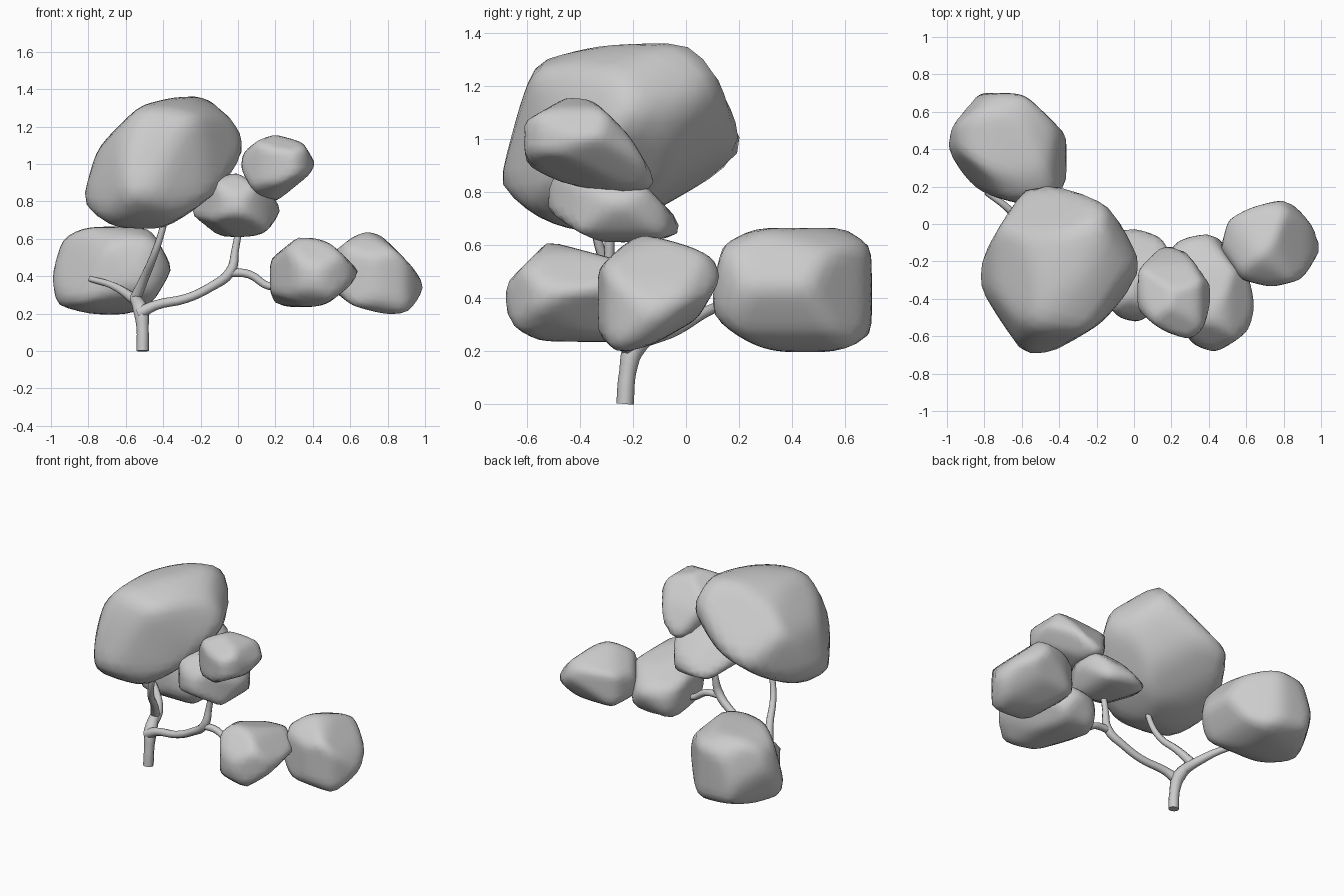
import bpy, bmesh, math
from mathutils import Vector

STEPS = 24  # tangent directions per view


def slanted(turn, tilt):
    """Right and up axes of a view turned around z and tilted from above (+) or below (-)."""
    t, e = math.radians(turn), math.radians(tilt)
    return (Vector((math.cos(t), math.sin(t), 0)),
            Vector((-math.sin(t) * math.sin(e), math.cos(t) * math.sin(e), math.cos(e))))


X, Y, Z = Vector((1, 0, 0)), Vector((0, 1, 0)), Vector((0, 0, 1))
CENTRE = Vector((0, 0, .68))  # origin of the slanted outlines
VIEWS = {"front_right": slanted(35, 25), "back_left": slanted(215, 25),
         "back_right_low": slanted(140, -27)}


def foliage(name, front, side, top, p=30, **extra):
    """Rounded clump tangent to its outlines: front (x,z), side (y,z), top (x,y), slanted extras."""
    zero = Vector((0, 0, 0))
    views = [(X, Z, zero, front), (Y, Z, zero, side), (X, Y, zero, top)]
    views += [(*VIEWS[k], CENTRE, pts) for k, pts in extra.items()]

    def middle(i, o):
        vals = [q[i] for q in o]
        return (min(vals) + max(vals)) / 2
    c = Vector((middle(0, front), middle(0, side), middle(1, front)))
    planes = []
    for u, v, origin, pts in views:
        for k in range(STEPS):
            ang = 2 * math.pi * k / STEPS
            ca, sa = math.cos(ang), math.sin(ang)
            n = u * ca + v * sa
            planes.append((n, max(ca * a + sa * b for a, b in pts) - n.dot(c - origin)))
    bm = bmesh.new()
    bmesh.ops.create_icosphere(bm, subdivisions=4, radius=1)
    dirs = [v.co.normalized() for v in bm.verts]
    reach = [h for n, h in planes]
    # grow the tangent planes until the rounded clump fills its outlines
    for step in range(4):
        for v, d in zip(bm.verts, dirs):
            total = sum((max(0, n.dot(d)) / r) ** p for (n, h), r in zip(planes, reach))
            v.co = d * total ** (-1 / p)
        for i, (n, h) in enumerate(planes):
            actual = max(n.dot(v.co) for v in bm.verts)
            reach[i] = min(h * 1.12, reach[i] * (h / actual) ** 0.7)
    for v in bm.verts:
        v.co += c
    for f in bm.faces:
        f.smooth = True
    me = bpy.data.meshes.new(name)
    bm.to_mesh(me)
    bm.free()
    bpy.context.collection.objects.link(bpy.data.objects.new(name, me))


def limb(name, points):
    """Tapered tube through (x, y, z, radius) points."""
    cu = bpy.data.curves.new(name, 'CURVE')
    cu.dimensions = '3D'
    cu.bevel_depth = 1
    cu.bevel_resolution = 2
    cu.resolution_u = 4
    cu.use_fill_caps = True
    sp = cu.splines.new('BEZIER')
    sp.bezier_points.add(len(points) - 1)
    for bp, (x, y, z, r) in zip(sp.bezier_points, points):
        bp.co = (x, y, z)
        bp.radius = r
        bp.handle_left_type = bp.handle_right_type = 'AUTO'
    ob = bpy.data.objects.new(name, cu)
    bpy.context.collection.objects.link(ob)
    bpy.ops.object.select_all(action='DESELECT')
    ob.select_set(True)
    bpy.context.view_layer.objects.active = ob
    bpy.ops.object.convert(target='MESH')
    bpy.ops.object.shade_smooth_by_angle(angle=math.radians(65))


# trunk and branches
limb("trunk", [(-.51, -.23, 0, .033), (-.51, -.22, .12, .032),
               (-.52, -.19, .22, .042), (-.55, -.1, .28, .03)])
limb("left_branch", [(-.53, -.14, .25, .03), (-.56, -.05, .28, .028),
                     (-.67, .08, .35, .02), (-.79, .17, .385, .016)])
limb("upper_branch", [(-.55, -.1, .28, .03), (-.50, -.18, .39, .024),
                      (-.45, -.29, .51, .02), (-.41, -.335, .63, .018),
                      (-.38, -.34, .75, .018)])
limb("right_branch", [(-.53, -.21, .2, .034), (-.44, -.23, .245, .026),
                      (-.28, -.26, .28, .024), (-.15, -.28, .34, .024),
                      (-.04, -.3, .425, .028), (-.015, -.29, .54, .02),
                      (.01, -.29, .68, .018)])
limb("far_right_branch", [(-.05, -.3, .42, .024), (.06, -.3, .41, .022),
                          (.17, -.31, .345, .02), (.3, -.3, .36, .016)])

# foliage clumps
foliage("top_foliage",
        [(-.84, .77), (-.76, 1.055), (-.54, 1.3), (-.36, 1.355), (-.15, 1.36),
         (.03, 1.15), (.03, 1.03), (-.125, .84), (-.39, .66), (-.61, .65)],
        [(-.705, .835), (-.62, 1.13), (-.55, 1.295), (.04, 1.36), (.08, 1.32),
         (.225, .985), (.1, .82), (-.09, .76), (-.35, .65), (-.52, .685)],
        [(-.84, -.27), (-.65, .105), (-.55, .235), (-.105, .07), (.03, -.18),
         (.01, -.31), (-.08, -.48), (-.46, -.7), (-.61, -.69), (-.79, -.4)],
        front_right=[(-.89, .05), (-.83, .4), (-.7, .55), (-.28, .69), (-.09, .66),
                     (-.05, .44), (-.1, .26), (-.5, -.06), (-.69, -.08), (-.82, -.02)],
        back_left=[(.04, .4), (.17, .6), (.49, .66), (.71, .63), (.86, .41),
                   (.88, .06), (.82, -.07), (.6, -.07), (.25, .08), (.1, .28)],
        back_right_low=[(-.19, .25), (-.14, .4), (.14, .55), (.56, .16),
                        (.51, -.17), (.17, -.41), (-.06, -.31), (-.21, -.1)])
foliage("back_left_foliage",
        [(-1, .38), (-.925, .605), (-.78, .665), (-.47, .66), (-.355, .43),
         (-.45, .265), (-.59, .2), (-.76, .195), (-.97, .245)],
        [(.145, .62), (.29, .665), (.66, .66), (.695, .59), (.7, .275),
         (.62, .215), (.45, .195), (.26, .22), (.1, .34)],
        [(-1, .455), (-.975, .57), (-.87, .695), (-.655, .705), (-.55, .665),
         (-.355, .465), (-.365, .21), (-.5, .1), (-.77, .15), (-.92, .25)],
        back_left=[(.02, -.42), (.04, -.34), (.14, -.24), (.32, -.24), (.48, -.31),
                   (.6, -.66), (.57, -.77), (.11, -.81), (.04, -.67)],
        back_right_low=[(.39, -.25), (.48, -.08), (.89, 0), (1.03, -.07),
                        (1.09, -.27), (.98, -.55), (.78, -.55), (.49, -.48)])
foliage("middle_foliage",
        [(-.25, .735), (-.2, .83), (-.1, .93), (0, .95), (.15, .86), (.23, .755),
         (.14, .63), (.01, .61), (-.18, .63)],
        [(-.525, .69), (-.505, .85), (-.4, .95), (-.3, .94), (-.05, .72),
         (-.015, .655), (-.12, .615), (-.3, .61), (-.45, .64)],
        [(-.25, -.25), (-.08, -.5), (.02, -.525), (.15, -.42), (.23, -.25),
         (.15, -.08), (-.02, -.02), (-.15, -.08)],
        back_right_low=[(-.43, -.04), (-.3, .12), (-.16, .11), (.07, -.08),
                        (.02, -.12), (-.18, -.18), (-.4, -.12)])
foliage("upper_right_foliage",
        [(.01, .99), (.045, 1.08), (.17, 1.165), (.355, 1.105), (.415, 1),
         (.33, .875), (.195, .8), (.09, .84)],
        [(-.625, .905), (-.62, 1.06), (-.435, 1.165), (-.325, 1.125),
         (-.195, .985), (-.12, .855), (-.14, .81), (-.25, .795), (-.535, .855)],
        [(.03, -.24), (.135, -.13), (.24, -.12), (.375, -.21), (.415, -.375),
         (.375, -.55), (.295, -.615), (.16, -.57), (.02, -.455)],
        front_right=[(-.27, .1), (-.2, .21), (-.04, .25), (.12, .19), (.15, .09),
                     (.06, -.01), (-.14, -.07), (-.24, 0)])
foliage("lower_right_foliage",
        [(.17, .33), (.18, .49), (.22, .58), (.365, .615), (.515, .56),
         (.66, .4), (.54, .275), (.41, .235), (.2, .25)],
        [(-.69, .445), (-.52, .615), (-.37, .565), (-.1, .49), (-.045, .4),
         (-.12, .26), (-.34, .235), (-.55, .23), (-.665, .31)],
        [(.655, -.35), (.615, -.56), (.44, -.685), (.3, -.63), (.17, -.4),
         (.205, -.095), (.415, -.045), (.465, -.09), (.6, -.22)],
        front_right=[(-.16, -.51), (-.13, -.4), (0, -.3), (.29, -.33), (.34, -.48),
                     (.22, -.6), (.05, -.71), (-.1, -.63)],
        back_right_low=[(-.23, -.26), (-.27, -.39), (-.67, -.49), (-.85, -.4),
                        (-.85, -.15), (-.45, -.01), (-.3, -.08)])
foliage("far_right_foliage",
        [(.44, .4), (.515, .57), (.69, .64), (.765, .62), (.955, .41), (1, .34),
         (.97, .225), (.88, .195), (.785, .195), (.53, .28)],
        [(-.335, .37), (-.33, .51), (-.18, .64), (0, .6), (.1, .55),
         (.13, .47), (.05, .33), (-.12, .225), (-.25, .19), (-.335, .27)],
        [(.44, -.215), (.51, .025), (.68, .065), (.8, .135), (.91, .07),
         (.985, -.055), (1, -.13), (.885, -.3), (.75, -.335), (.565, -.295)],
        front_right=[(.25, -.57), (.32, -.32), (.44, -.26), (.69, -.25),
                     (.78, -.48), (.74, -.61), (.56, -.75), (.39, -.7)],
        back_left=[(-.79, -.04), (-.72, .08), (-.48, .19), (-.31, .13),
                   (-.24, .02), (-.3, -.13), (-.49, -.22), (-.71, -.12)])
